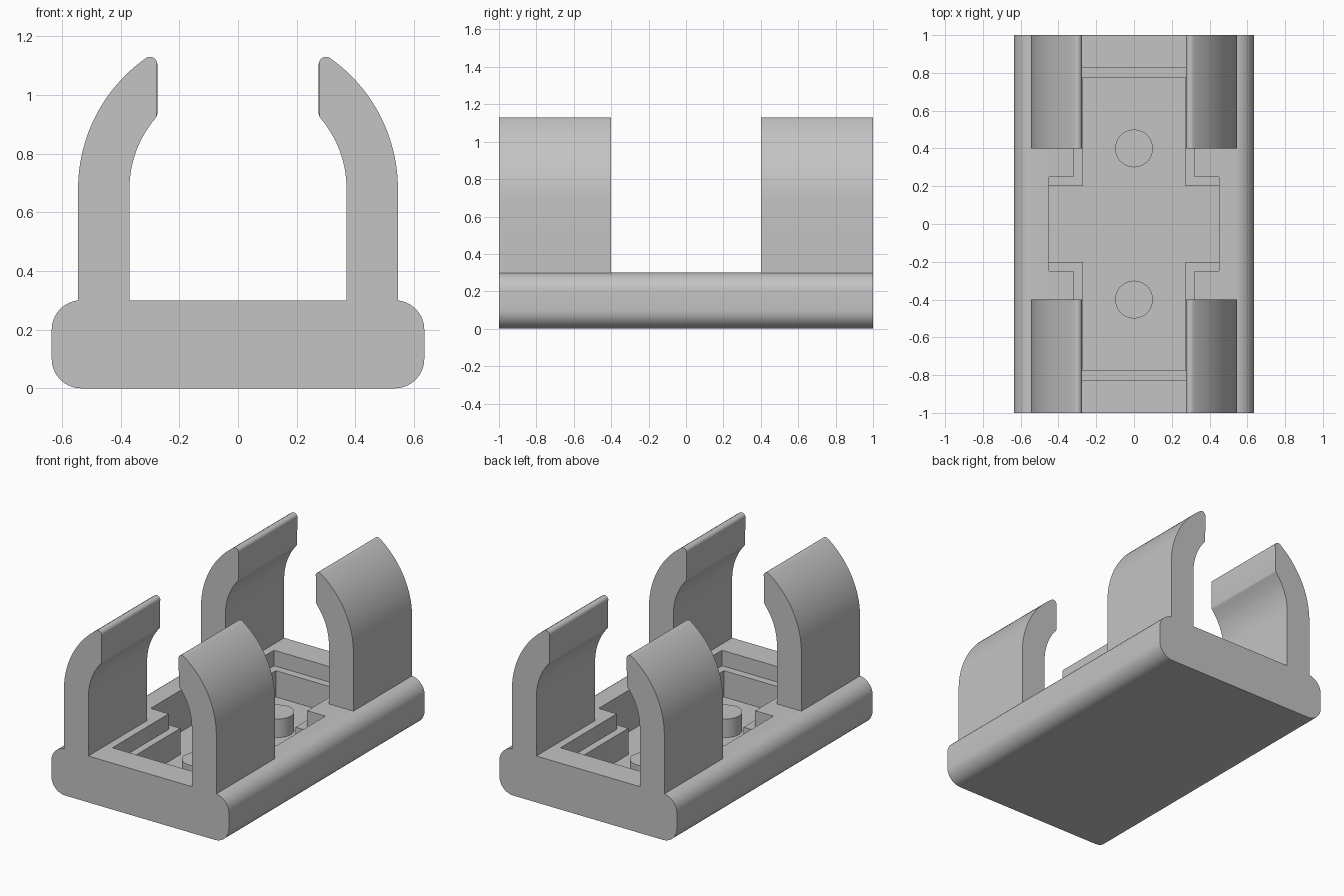
import bpy, bmesh
from math import radians, sin, cos, asin, acos, degrees

cube = bpy.data.objects.get("Cube")
if cube:
    bpy.data.objects.remove(cube, do_unlink=True)

grey = bpy.data.materials.new("plain grey")
grey.use_nodes = True
grey.diffuse_color = (0.55, 0.55, 0.55, 1)
grey.node_tree.nodes["Principled BSDF"].inputs["Base Color"].default_value = grey.diffuse_color


def arc(cx, cz, r, a0, a1, n):
    """Points on an arc, angles in degrees."""
    angles = [radians(a0 + (a1 - a0) * i / n) for i in range(n + 1)]
    return [(cx + r * cos(a), cz + r * sin(a)) for a in angles]


def add_object(name, bm):
    bmesh.ops.recalc_face_normals(bm, faces=bm.faces)
    mesh = bpy.data.meshes.new(name)
    bm.to_mesh(mesh)
    bm.free()
    mesh.materials.append(grey)
    obj = bpy.data.objects.new(name, mesh)
    bpy.context.collection.objects.link(obj)
    return obj


def extrude_profile(profile, y0, y1):
    """Solid from an x-z profile swept along y."""
    bm = bmesh.new()
    face = bm.faces.new([bm.verts.new((x, y0, z)) for x, z in profile])
    out = bmesh.ops.extrude_face_region(bm, geom=[face])
    verts = [v for v in out["geom"] if isinstance(v, bmesh.types.BMVert)]
    bmesh.ops.translate(bm, verts=verts, vec=(0, y1 - y0, 0))
    return bm


def extrude_plan(name, plan, z0, z1):
    """Solid from an x-y outline raised from z0 to z1."""
    bm = bmesh.new()
    face = bm.faces.new([bm.verts.new((x, y, z0)) for x, y in plan])
    out = bmesh.ops.extrude_face_region(bm, geom=[face])
    verts = [v for v in out["geom"] if isinstance(v, bmesh.types.BMVert)]
    bmesh.ops.translate(bm, verts=verts, vec=(0, 0, z1 - z0))
    return add_object(name, bm)


def cross_plan(w, h, wing_w, wing_h):
    """Upright rectangle joined with a wide middle rectangle."""
    q = [(w, -h), (w, -wing_h), (wing_w, -wing_h),
         (wing_w, wing_h), (w, wing_h), (w, h)]
    return q + [(-x, -y) for x, y in q]


def smooth(obj):
    bpy.ops.object.select_all(action="DESELECT")
    obj.select_set(True)
    bpy.context.view_layer.objects.active = obj
    bpy.ops.object.shade_smooth_by_angle(angle=radians(30))


# Base plate with rounded long edges
R = 0.1
W = 0.635 - R
base_profile = (arc(W, R, R, -90, 0, 10) + arc(W, 0.2, R, 0, 90, 10)
                + arc(-W, 0.2, R, 90, 180, 10) + arc(-W, R, R, 180, 270, 10))
base = add_object("clip_base", extrude_profile(base_profile, -1, 1))

# Curved arm profile: straight leg, concentric arcs, rounded tip
OUTER, INNER, TIP, SPRING = 0.545, 0.37, 0.275, 0.68
tip_r = 0.025
tip_c = TIP + tip_r
tip_z = SPRING + (((OUTER - tip_r) ** 2 - tip_c ** 2) ** 0.5)
end = degrees(acos(tip_c / (OUTER - tip_r)))
inner_end = degrees(acos((TIP + 0.008) / INNER))
arm_profile = ([(OUTER, 0.2)] + arc(0, SPRING, OUTER, 0, end, 24)
               + arc(tip_c, tip_z, tip_r, end, 180, 8)[1:]
               + [(TIP, 0.935), (TIP + 0.002, 0.927)]
               + arc(0, SPRING, INNER, inner_end, 0, 16) + [(INNER, 0.2)])

cutters = []
for side, sx in (("left", 1), ("right", -1)):
    for place, y0, y1 in (("front", -1, -0.4), ("back", 0.4, 1)):
        bm = extrude_profile([(sx * x, z) for x, z in arm_profile], y0, y1)
        # Soften the upright edges of the gripping face
        edges = [e for e in bm.edges
                 if all(abs(abs(v.co.x) - TIP) < 1e-4 for v in e.verts)
                 and abs(e.verts[0].co.y - e.verts[1].co.y) < 1e-4
                 and e.calc_length() > 0.1]
        bmesh.ops.bevel(bm, geom=edges, offset=0.015, segments=3,
                        profile=0.5, affect="EDGES")
        cutters.append((add_object(f"{place}_{side}_arm", bm), "UNION"))

# Stepped pocket: shallow ledge and deep well
FLOOR, LEDGE = 0.03, 0.2
cutters.append((extrude_plan("ledge_cutter", cross_plan(0.32, 0.825, 0.45, 0.25), LEDGE, 0.4), "DIFFERENCE"))
cutters.append((extrude_plan("well_cutter", cross_plan(0.272, 0.775, 0.45, 0.2), FLOOR, 0.4), "DIFFERENCE"))

for part, operation in cutters:
    mod = base.modifiers.new(part.name, "BOOLEAN")
    mod.object, mod.operation, mod.solver = part, operation, "EXACT"
    part.hide_render = True

# Bake the booleans and drop the helpers
deps = bpy.context.evaluated_depsgraph_get()
baked = bpy.data.meshes.new_from_object(base.evaluated_get(deps))
base.modifiers.clear()
base.data = baked
for part, _ in cutters:
    bpy.data.objects.remove(part, do_unlink=True)
smooth(base)

# Round posts standing in the well
for place, y in (("front", -0.4), ("back", 0.4)):
    circle = arc(0, y, 0.1, 0, 360, 40)[:-1]
    smooth(extrude_plan(f"{place}_post", circle, FLOOR - 0.01, 0.15))
